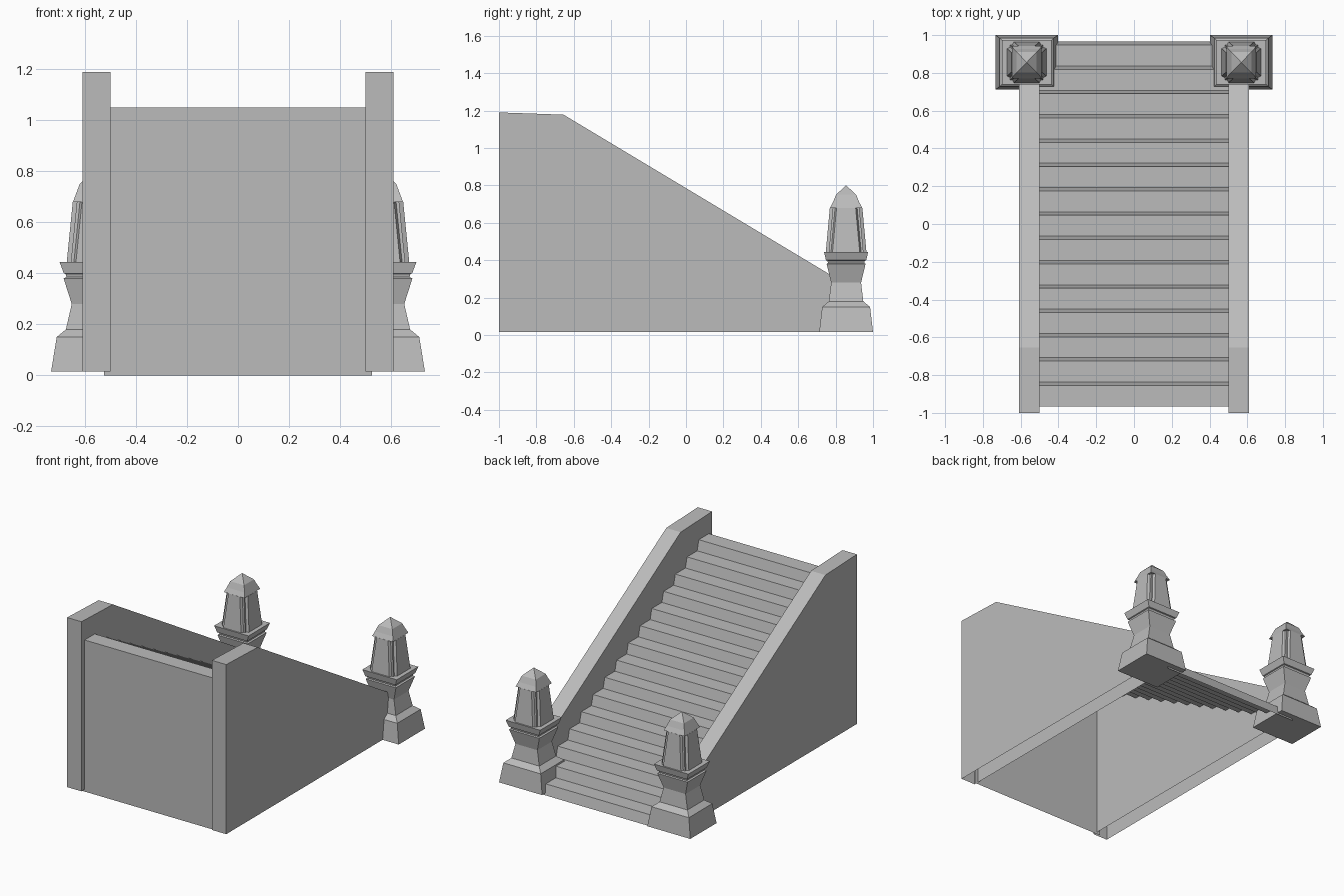
import bpy, bmesh

cube = bpy.data.objects.get("Cube")
if cube:
    bpy.data.objects.remove(cube, do_unlink=True)

stone = bpy.data.materials.new("grey stone")
stone.use_nodes = True
GREY = (0.5, 0.5, 0.5, 1)
stone.diffuse_color = GREY
stone.node_tree.nodes["Principled BSDF"].inputs["Base Color"].default_value = GREY


def finish(name, bm, recalc=True):
    if recalc:
        bmesh.ops.recalc_face_normals(bm, faces=bm.faces)
    mesh = bpy.data.meshes.new(name)
    bm.to_mesh(mesh)
    bm.free()
    mesh.materials.append(stone)
    obj = bpy.data.objects.new(name, mesh)
    bpy.context.collection.objects.link(obj)
    return obj


def loft(bm, rings, cap_start=True, cap_end=True):
    """Join rings of equal point count into a tube."""
    loops = [[bm.verts.new(p) for p in ring] for ring in rings]
    for a, b in zip(loops, loops[1:]):
        for i in range(len(a)):
            j = (i + 1) % len(a)
            bm.faces.new((a[i], a[j], b[j], b[i]))
    if cap_start:
        bm.faces.new(loops[0][::-1])
    if cap_end:
        bm.faces.new(loops[-1])
    return loops


# Staircase: one folded sheet of risers and treads, closed by the tall end plate
STEPS, FOOT, HEAD, TOP, HALF = 15, 0.965, -0.965, 1.05, 0.525
run, rise, lean = (FOOT - HEAD) / STEPS, TOP / STEPS, 0.018
path = [(FOOT, 0)]
for i in range(STEPS):
    path.append((FOOT - i * run - lean, (i + 1) * rise))
    path.append((FOOT - (i + 1) * run, (i + 1) * rise))
path.append((HEAD, 0))
bm = bmesh.new()
pairs = [[bm.verts.new((x, y, z)) for x in (-HALF, HALF)] for y, z in path]
for (a, b), (c, d) in zip(pairs, pairs[1:]):
    bm.faces.new((a, b, d, c))
finish("steps", bm, recalc=False)

# Side walls: hollow, open underneath
BASE = 0.015
wall_profile = [(-1, BASE), (-1, 1.19), (-0.655, 1.178), (0.85, 0.275), (0.85, BASE)]
for side, label in ((1, "left"), (-1, "right")):
    bm = bmesh.new()
    loft(bm, [[(side * x, y, z) for y, z in wall_profile] for x in (0.5, 0.61)])
    bmesh.ops.recalc_face_normals(bm, faces=bm.faces)
    under = [f for f in bm.faces if all(v.co.z < BASE + 0.001 for v in f.verts)]
    bmesh.ops.delete(bm, geom=under, context='FACES_ONLY')
    finish(label + "_wall", bm, recalc=False)

# Posts: height, half width in x, half width in y
PX, PY = 0.568, 0.856
pedestal = [(BASE, 0.165, 0.144), (0.15, 0.143, 0.128), (0.18, 0.107, 0.092),
            (0.28, 0.084, 0.08), (0.38, 0.116, 0.104), (0.385, 0.105, 0.097),
            (0.397, 0.108, 0.1), (0.4, 0.115, 0.108), (0.445, 0.132, 0.118)]
crown = [(0.68, 0.079, 0.086), (0.71, 0.068, 0.07), (0.75, 0.053, 0.054)]
shaft = [(0.44, 0.104, 0.109), (0.68, 0.08, 0.087)]


def rectangle(cx, z, w, d):
    return [(cx + w * i, PY + d * j, z) for i, j in ((1, 1), (-1, 1), (-1, -1), (1, -1))]


def notched(cx, z, w, d):
    """Rectangle with a stepped notch at every corner."""
    deep, wide = 0.016, 0.036
    quarter = [(w, d - wide), (w - deep, d - wide + 0.008), (w - deep, d - deep),
               (w - wide + 0.008, d - deep), (w - wide, d)]
    pts = []
    for i, j in ((1, 1), (-1, 1), (-1, -1), (1, -1)):
        corner = quarter if i * j > 0 else quarter[::-1]
        pts += [(cx + i * x, PY + j * y, z) for x, y in corner]
    return pts


for side, label in ((1, "left"), (-1, "right")):
    cx = side * PX
    bm = bmesh.new()
    loft(bm, [rectangle(cx, *s) for s in pedestal])
    finish(label + "_post_pedestal", bm)

    bm = bmesh.new()
    loft(bm, [notched(cx, *s) for s in shaft])
    finish(label + "_post_shaft", bm)

    bm = bmesh.new()
    rim = loft(bm, [rectangle(cx, *s) for s in crown], cap_end=False)[-1]
    tip = bm.verts.new((cx, PY, 0.8))
    for i in range(4):
        bm.faces.new((rim[i], rim[(i + 1) % 4], tip))
    finish(label + "_post_crown", bm)
